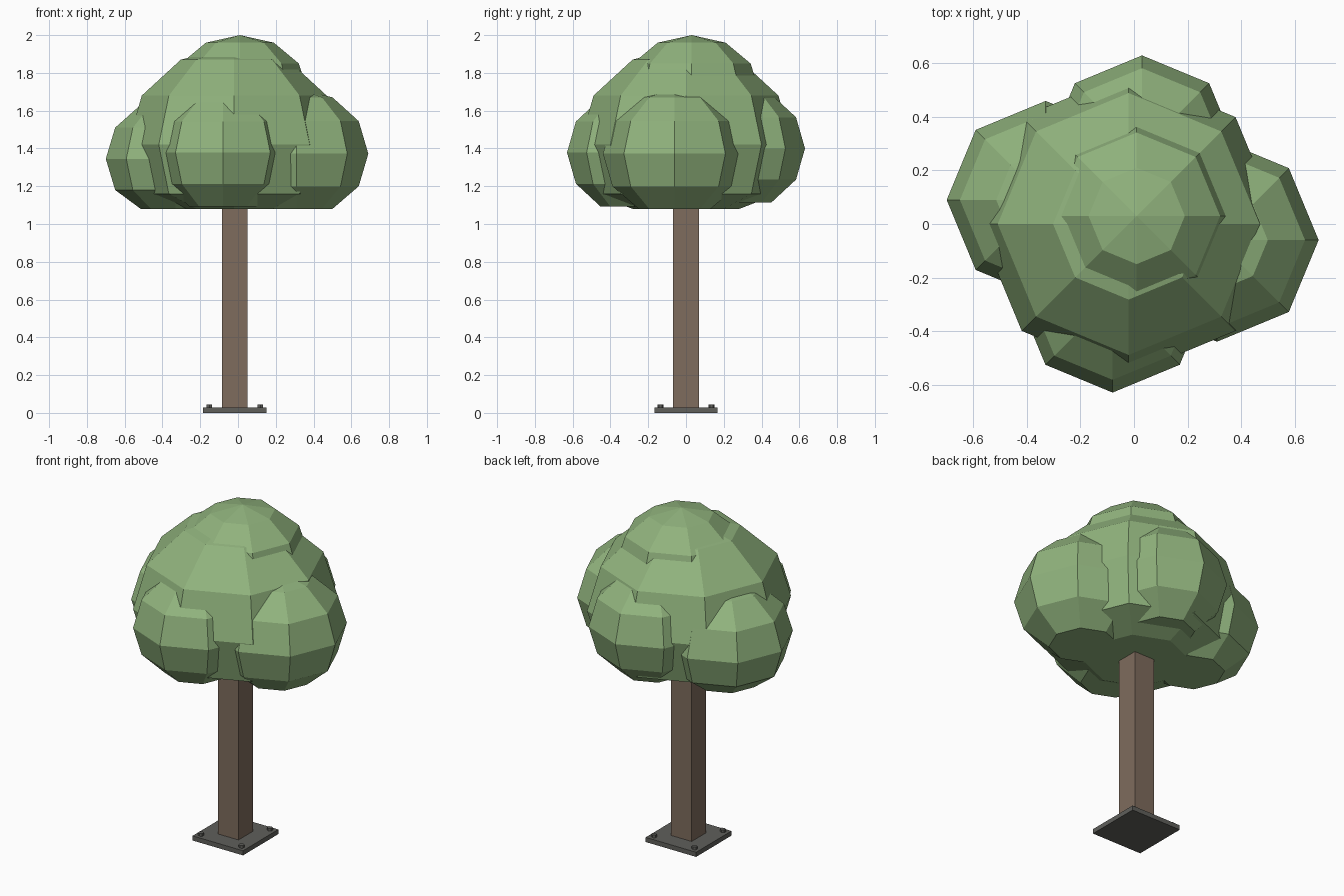
import bpy, bmesh, math
from mathutils import Matrix

if "Cube" in bpy.data.objects:
    bpy.data.objects.remove(bpy.data.objects["Cube"], do_unlink=True)

FLOOR = 1.08      # lowest height of the foliage
AXIS_X = -0.017   # trunk position


def material(name, rgb):
    mat = bpy.data.materials.new(name)
    mat.use_nodes = True
    mat.diffuse_color = (*rgb, 1)
    mat.node_tree.nodes["Principled BSDF"].inputs["Base Color"].default_value = (*rgb, 1)
    return mat


leaf = material("leaf green", (0.28, 0.45, 0.205))
bark = material("bark brown", (0.21, 0.15, 0.11))
metal = material("dark grey metal", (0.115, 0.115, 0.105))


def finish(name, bm, mat):
    bmesh.ops.recalc_face_normals(bm, faces=bm.faces)
    mesh = bpy.data.meshes.new(name)
    bm.to_mesh(mesh)
    bm.free()
    mesh.materials.append(mat)
    obj = bpy.data.objects.new(name, mesh)
    bpy.context.collection.objects.link(obj)
    return obj


def box(name, x, y, z0, z1, width, mat):
    bm = bmesh.new()
    bmesh.ops.create_cube(bm, size=1, matrix=Matrix.Translation((x, y, (z0 + z1) / 2))
                          @ Matrix.Diagonal((width, width, z1 - z0, 1)))
    return finish(name, bm, mat)


def foliage(name, x, y, z, radius, half_height):
    """Faceted eight-sided ball with its lowest cap sliced flat."""
    bm = bmesh.new()
    rings = []
    for lat in (-60, -30, 0, 30, 60):
        a = math.radians(lat)
        height = max(FLOOR, z + half_height * math.sin(a))
        r = radius * math.cos(a)
        rings.append([bm.verts.new((x + r * math.cos(k * math.pi / 4),
                                    y + r * math.sin(k * math.pi / 4), height))
                      for k in range(8)])
    pole = bm.verts.new((x, y, z + half_height))
    for k in range(8):
        n = (k + 1) % 8
        for low, high in zip(rings, rings[1:]):
            bm.faces.new((low[k], low[n], high[n], high[k]))
        bm.faces.new((rings[-1][k], rings[-1][n], pole))
    bm.faces.new(rings[0])
    return finish(name, bm, leaf)


# Crown
foliage("crown_main", -0.02, 0, 1.42, 0.565, 0.52)
foliage("crown_top", 0.01, 0.03, 1.70, 0.36, 0.30)
foliage("crown_left", 0.31, -0.06, 1.372, 0.38, 0.345)
foliage("crown_right", -0.33, 0.09, 1.345, 0.37, 0.33)
foliage("crown_front", -0.08, -0.275, 1.378, 0.355, 0.33)
foliage("crown_back", 0.03, 0.275, 1.40, 0.355, 0.33)

# Trunk and base plate
box("trunk", AXIS_X, 0, 0.02, 1.3, 0.136, bark)
box("base_plate", AXIS_X, 0, 0, 0.028, 0.336, metal)

# Corner bolts
for sx in (-1, 1):
    for sy in (-1, 1):
        bm = bmesh.new()
        bmesh.ops.create_cone(bm, cap_ends=True, segments=6, radius1=0.016, radius2=0.016,
                              depth=0.025, matrix=Matrix.Translation(
                                  (AXIS_X + sx * 0.135, sy * 0.135, 0.032)))
        finish("bolt_" + ("back" if sy > 0 else "front") + ("_left" if sx > 0 else "_right"),
               bm, metal)
